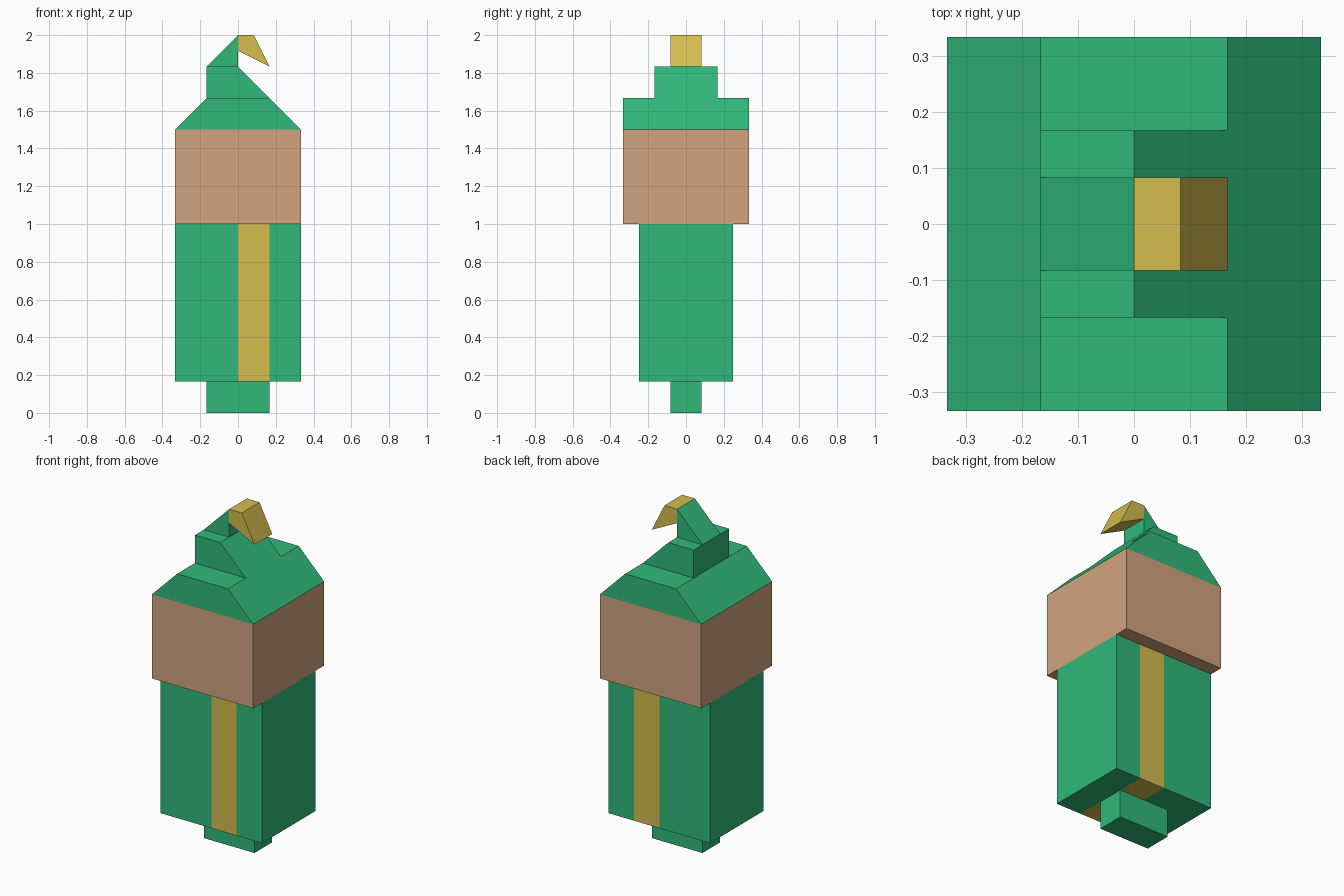
import bpy, bmesh

if "Cube" in bpy.data.objects:
    bpy.data.objects.remove(bpy.data.objects["Cube"])

U = 1 / 6  # grid unit of the model


def material(name, rgb):
    m = bpy.data.materials.new(name)
    lin = [(c / 255 / 12.92) if c / 255 <= 0.04045 else ((c / 255 + 0.055) / 1.055) ** 2.4 for c in rgb]
    m.diffuse_color = (*lin, 1)
    m.use_nodes = True
    m.node_tree.nodes["Principled BSDF"].inputs["Base Color"].default_value = m.diffuse_color
    return m


green = material("green", (48, 185, 122))
yellow = material("yellow", (212, 188, 79))
skin = material("skin", (210, 164, 127))


def prism(name, profile, half_depth, mat):
    """Extrude an (x, z) profile, in grid units, symmetrically along y."""
    bm = bmesh.new()
    base = bm.faces.new([bm.verts.new((x * U, -half_depth * U, z * U)) for x, z in profile])
    ext = bmesh.ops.extrude_face_region(bm, geom=[base])
    new = [g for g in ext["geom"] if isinstance(g, bmesh.types.BMVert)]
    bmesh.ops.translate(bm, verts=new, vec=(0, 2 * half_depth * U, 0))
    bmesh.ops.recalc_face_normals(bm, faces=bm.faces)
    mesh = bpy.data.meshes.new(name)
    bm.to_mesh(mesh)
    bm.free()
    mesh.materials.append(mat)
    obj = bpy.data.objects.new(name, mesh)
    bpy.context.collection.objects.link(obj)
    return obj


def rect(x, z0, z1):
    return [(-x, z0), (x, z0), (x, z1), (-x, z1)]


prism("feet", rect(1, 0, 1), 0.5, green)
body = prism("body", rect(2, 1, 6), 1.5, green)
prism("head", rect(2, 6, 9), 2, skin)

# Hat: brim, bent middle and peak, then the drooping tip
prism("hat_base", [(-2, 9), (2, 9), (1, 10), (-1, 10)], 2, green)
prism("hat_middle", [(-1, 10), (1, 10), (0, 11), (-1, 11)], 1, green)
prism("hat_peak", [(-1, 11), (0, 11), (0, 12)], 0.5, green)
prism("hat_tip", [(0, 11.5), (1, 11), (0.5, 12), (0, 12)], 0.5, yellow)

# Stripe cut into the body, off centre, running all the way round
body.data.materials.append(yellow)
bm = bmesh.new()
bm.from_mesh(body.data)
for x in (0, U):
    bmesh.ops.bisect_plane(bm, geom=bm.verts[:] + bm.edges[:] + bm.faces[:],
                           plane_co=(x, 0, 0), plane_no=(1, 0, 0))
for f in bm.faces:
    f.material_index = int(0 < f.calc_center_median().x < U)
    if abs(f.normal.x) > 0.5:
        f.material_index = 0
bm.to_mesh(body.data)
bm.free()
